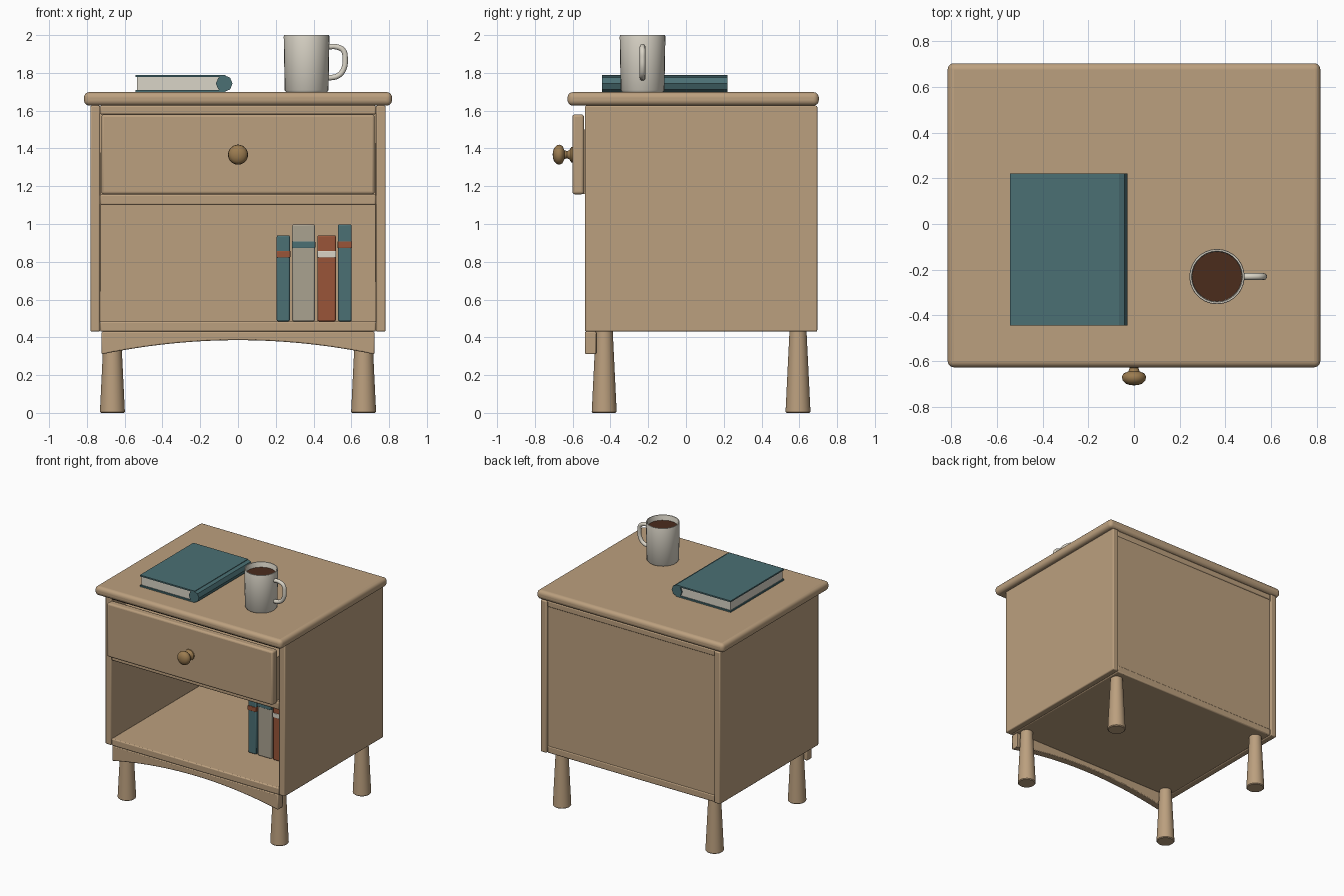
import bpy, bmesh, math
from mathutils import Vector, Matrix

if "Cube" in bpy.data.objects:
    bpy.data.objects.remove(bpy.data.objects["Cube"])


def material(name, r, g, b):
    m = bpy.data.materials.new(name)
    m.diffuse_color = (r, g, b, 1)
    m.use_nodes = True
    m.node_tree.nodes["Principled BSDF"].inputs["Base Color"].default_value = m.diffuse_color
    return m


WOOD = material("oak", 0.50, 0.35, 0.21)
BRASS = material("brass", 0.33, 0.20, 0.08)
TEAL = material("teal cloth", 0.07, 0.16, 0.175)
CREAM = material("cream", 0.70, 0.66, 0.57)
STONE = material("stone cloth", 0.40, 0.36, 0.28)
RUST = material("rust cloth", 0.32, 0.09, 0.04)
COFFEE = material("coffee", 0.07, 0.025, 0.012)


def finish(name, bm, mat, bevel=0, segments=2):
    bmesh.ops.recalc_face_normals(bm, faces=bm.faces)
    me = bpy.data.meshes.new(name)
    bm.to_mesh(me)
    bm.free()
    me.materials.append(mat)
    ob = bpy.data.objects.new(name, me)
    bpy.context.collection.objects.link(ob)
    if bevel:
        mod = ob.modifiers.new("bevel", 'BEVEL')
        mod.width, mod.segments, mod.limit_method = bevel, segments, 'ANGLE'
    bpy.ops.object.select_all(action='DESELECT')
    bpy.context.view_layer.objects.active = ob
    ob.select_set(True)
    bpy.ops.object.shade_smooth_by_angle(angle=math.radians(40))
    return ob


def box(name, x, y, z, mat=WOOD, bevel=0.008, segments=2):
    """Box from (min, max) ranges on each axis."""
    bm = bmesh.new()
    bmesh.ops.create_cube(bm, size=1)
    for v in bm.verts:
        v.co = [(lo + hi) / 2 + c * (hi - lo) for c, (lo, hi) in zip(v.co, (x, y, z))]
    return finish(name, bm, mat, bevel, segments)


def lathe(name, profile, loc, mat, sides=32, turn=Matrix()):
    """Revolve (radius, height) points round z, then turn and place."""
    bm = bmesh.new()
    vs = [bm.verts.new((r, 0, h)) for r, h in profile]
    edges = [bm.edges.new(p) for p in zip(vs, vs[1:])]
    bmesh.ops.spin(bm, geom=vs + edges, cent=(0, 0, 0), axis=(0, 0, 1),
                   angle=math.tau, steps=sides, use_duplicate=False)
    bmesh.ops.remove_doubles(bm, verts=bm.verts, dist=1e-5)
    bmesh.ops.transform(bm, matrix=Matrix.Translation(loc) @ turn, verts=bm.verts)
    return finish(name, bm, mat)


FRONT, BACK = -0.535, 0.695

# Carcass
box("tabletop", (-0.815, 0.815), (-0.627, 0.703), (1.627, 1.698), WOOD, 0.028, 5)
for side, s in (("left", -1), ("right", 1)):
    box(side + "_side_panel", sorted((s * 0.73, s * 0.782)), (FRONT, BACK), (0.43, 1.627))
box("top_rail_panel", (-0.73, 0.73), (FRONT, 0.685), (1.58, 1.627))
box("middle_shelf", (-0.73, 0.73), (FRONT, 0.66), (1.10, 1.157))
box("bottom_shelf", (-0.73, 0.73), (FRONT, 0.685), (0.43, 0.485))
box("back_panel", (-0.73, 0.73), (0.65, 0.68), (0.48, 1.59), WOOD, 0.004)

# Drawer
box("drawer_front", (-0.723, 0.723), (-0.602, -0.54), (1.157, 1.58), WOOD, 0.014, 3)
box("drawer_box", (-0.70, 0.70), (-0.545, 0.60), (1.16, 1.50), WOOD, 0)
knob = [(0, 0), (0.042, 0), (0.04, 0.008), (0.024, 0.018), (0.019, 0.03), (0.024, 0.044),
        (0.046, 0.054), (0.053, 0.068), (0.050, 0.084), (0.036, 0.098), (0.018, 0.104), (0, 0.106)]
lathe("drawer_knob", knob, (0, -0.600, 1.367), BRASS, 32, Matrix.Rotation(math.pi / 2, 4, 'X'))

# Arched apron below the bottom shelf
bm = bmesh.new()
arch = [(-0.722 + 1.444 * i / 32) for i in range(33)]
outline = [(0.722, 0.43), (-0.722, 0.43)] + [(x, 0.385 - 0.075 * (x / 0.722) ** 2) for x in arch]
face = bm.faces.new([bm.verts.new((x, FRONT, z)) for x, z in outline])
ext = bmesh.ops.extrude_face_region(bm, geom=[face])
bmesh.ops.translate(bm, vec=(0, 0.06, 0), verts=[v for v in ext["geom"] if isinstance(v, bmesh.types.BMVert)])
finish("arched_apron", bm, WOOD, 0.006)

# Tapered legs, wider at the foot
leg = [(0, 0), (0.060, 0), (0.066, 0.006), (0.045, 0.435), (0, 0.435)]
for side, x in (("left", -0.665), ("right", 0.665)):
    for end, y in (("front", -0.433), ("back", 0.593)):
        lathe(f"{end}_{side}_leg", leg, (x, y, 0), WOOD)

# Standing books with spine bands: x range, top, cover, band colour, band height
books = [((0.205, 0.275), 0.940, TEAL, RUST, 0.84),
         ((0.287, 0.407), 0.998, STONE, TEAL, 0.89),
         ((0.420, 0.518), 0.940, RUST, CREAM, 0.84),
         ((0.529, 0.602), 0.998, TEAL, RUST, 0.89)]
for i, (x, top, cover, band, z) in enumerate(books, 1):
    box(f"shelf_book_{i}", x, (-0.168, 0.23), (0.485, top), cover, 0.008)
    box(f"shelf_book_band_{i}", (x[0] - 0.002, x[1] + 0.002), (-0.172, -0.10),
        (z - 0.018, z + 0.018), band, 0.003)

# Lying book
Y = (-0.445, 0.22)
box("book_back_cover", (-0.543, -0.066), Y, (1.698, 1.709), TEAL, 0)
box("book_front_cover", (-0.543, -0.066), Y, (1.778, 1.789), TEAL, 0)
box("book_pages", (-0.535, -0.075), (-0.435, 0.21), (1.709, 1.778), CREAM, 0)
spine = [(0, 0), (0.044, 0), (0.044, 0.665), (0, 0.665)]
lathe("book_spine", spine, (-0.073, 0.22, 1.7435), TEAL, 8, Matrix.Rotation(math.pi / 2, 4, 'X'))

# Mug with coffee
MUG = (0.363, -0.23, 1.698)
mug = [(0, 0), (0.108, 0), (0.116, 0.01), (0.121, 0.295), (0.119, 0.302), (0.112, 0.302),
       (0.109, 0.295), (0.104, 0.03), (0, 0.03)]
lathe("mug_body", mug, MUG, CREAM, 28)
lathe("coffee", [(0, 0.262), (0.1085, 0.262), (0.1085, 0.25), (0, 0.25)], MUG, COFFEE, 28)

# Mug handle: a round tube swept along a smooth path
path = [(0.470, 1.938), (0.525, 1.937), (0.558, 1.918), (0.567, 1.875),
        (0.560, 1.822), (0.532, 1.786), (0.470, 1.772)]
cu = bpy.data.curves.new("handle_path", 'CURVE')
cu.dimensions, cu.bevel_depth, cu.bevel_resolution, cu.resolution_u = '3D', 0.015, 3, 5
sp = cu.splines.new('BEZIER')
sp.bezier_points.add(len(path) - 1)
for p, (x, z) in zip(sp.bezier_points, path):
    p.co = (x, MUG[1], z)
    p.handle_left_type = p.handle_right_type = 'AUTO'
cu.materials.append(CREAM)
handle = bpy.data.objects.new("mug_handle", cu)
bpy.context.collection.objects.link(handle)
